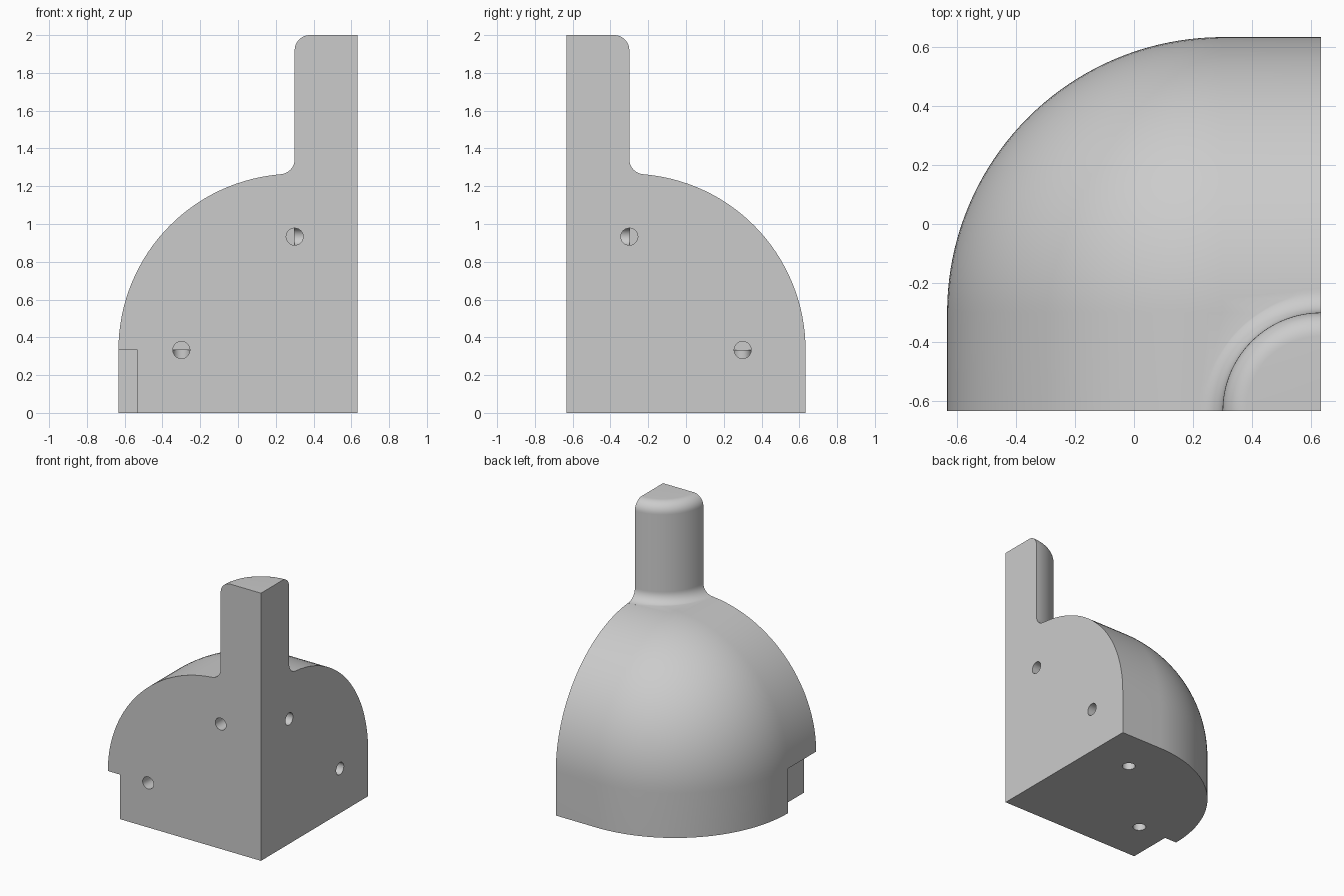
import bpy, bmesh, math
from mathutils import Vector

if "Cube" in bpy.data.objects:
    bpy.data.objects.remove(bpy.data.objects["Cube"])

H, S, R = 0.633, 0.333, 0.933      # half width, flat margin, corner radius
C = H - S                          # offset of the rounding centre

grey = bpy.data.materials.new("light_grey")
grey.diffuse_color = (0.6, 0.6, 0.6, 1)
grey.use_nodes = True
grey.node_tree.nodes["Principled BSDF"].inputs["Base Color"].default_value = grey.diffuse_color


def make_object(name, bm):
    bmesh.ops.recalc_face_normals(bm, faces=bm.faces)
    mesh = bpy.data.meshes.new(name)
    bm.to_mesh(mesh)
    bm.free()
    mesh.materials.append(grey)
    ob = bpy.data.objects.new(name, mesh)
    bpy.context.collection.objects.link(ob)
    return ob


def loft(name, rings):
    """Skin equal-length closed rings and cap both ends."""
    bm = bmesh.new()
    vs = [[bm.verts.new(p) for p in ring] for ring in rings]
    n = len(rings[0])
    for a, b in zip(vs, vs[1:]):
        for i in range(n):
            j = (i + 1) % n
            bm.faces.new((a[i], a[j], b[j], b[i]))
    bm.faces.new(vs[0])
    bm.faces.new(vs[-1])
    bmesh.ops.remove_doubles(bm, verts=bm.verts, dist=1e-5)
    bmesh.ops.dissolve_degenerate(bm, edges=bm.edges, dist=1e-5)
    return make_object(name, bm)


def arc(cx, cy, r, z, n):
    """Quarter arc from the back (+y) round to the left (-x)."""
    return [(cx + r * math.cos(t), cy + r * math.sin(t), z)
            for t in (math.pi / 2 * (1 + i / n) for i in range(n + 1))]


def boolean(target, tool, op):
    mod = target.modifiers.new(op.lower(), 'BOOLEAN')
    mod.operation, mod.solver, mod.object = op, 'EXACT', tool
    bpy.context.view_layer.objects.active = target
    bpy.ops.object.modifier_apply(modifier=mod.name)
    bpy.data.objects.remove(tool)


# Body: block with one large spherical corner
def body_ring(r, z):
    return ([(H, -H, z), (H, -C + r, z)] + arc(C, -C, r, z, 40)
            + [(C - r, -H, z)])


rings = [body_ring(R, 0)]
for i in range(33):
    t = math.pi / 2 * i / 32
    rings.append(body_ring(R * math.cos(t), S + R * math.sin(t)))
body = loft("corner_block", rings)

# Post: quarter cylinder with a flared foot and a rounded top edge
F, N = 0.08, 10
profile = [(S + F, 1.2)]
for i in range(N + 1):
    t = math.pi / 2 * i / N
    profile.append((S + F - F * math.sin(t), 1.343 - F * math.cos(t)))
for i in range(N + 1):
    t = math.pi / 2 * i / N
    profile.append((S - F + F * math.cos(t), 2 - F + F * math.sin(t)))
post = loft("post", [[(H, -H, z)] + arc(H, -H, r, z, 32) for r, z in profile])
boolean(body, post, 'UNION')

# Notch at the lower left front
bm = bmesh.new()
bmesh.ops.create_cube(bm, size=1)
for v in bm.verts:
    v.co = (-0.533 if v.co.x > 0 else -0.8,
            -C if v.co.y > 0 else -0.8,
            S if v.co.z > 0 else -0.2)
boolean(body, make_object("notch_cutter", bm), 'DIFFERENCE')

# Elbow tunnels, each joining two neighbouring flat faces
X, Y, Z = Vector((1, 0, 0)), Vector((0, -1, 0)), Vector((0, 0, -1))
for bend, dirs in (((C, -C, 0.933), (X, Y)),
                   ((-C, -C, S), (Y, Z)),
                   ((C, C, S), (X, Z))):
    for d in dirs:
        bm = bmesh.new()
        length = S + 0.05
        bmesh.ops.create_cone(bm, cap_ends=True, segments=32, radius1=0.045,
                              radius2=0.045, depth=length)
        bm.transform(d.to_track_quat('Z', 'Y').to_matrix().to_4x4())
        bmesh.ops.translate(bm, verts=bm.verts,
                            vec=Vector(bend) + d * length / 2)
        boolean(body, make_object("tunnel_cutter", bm), 'DIFFERENCE')

# Smooth the curved surfaces, keep the cut edges crisp
bpy.ops.object.select_all(action='DESELECT')
body.select_set(True)
bpy.context.view_layer.objects.active = body
bpy.ops.object.shade_smooth_by_angle(angle=math.radians(30))
